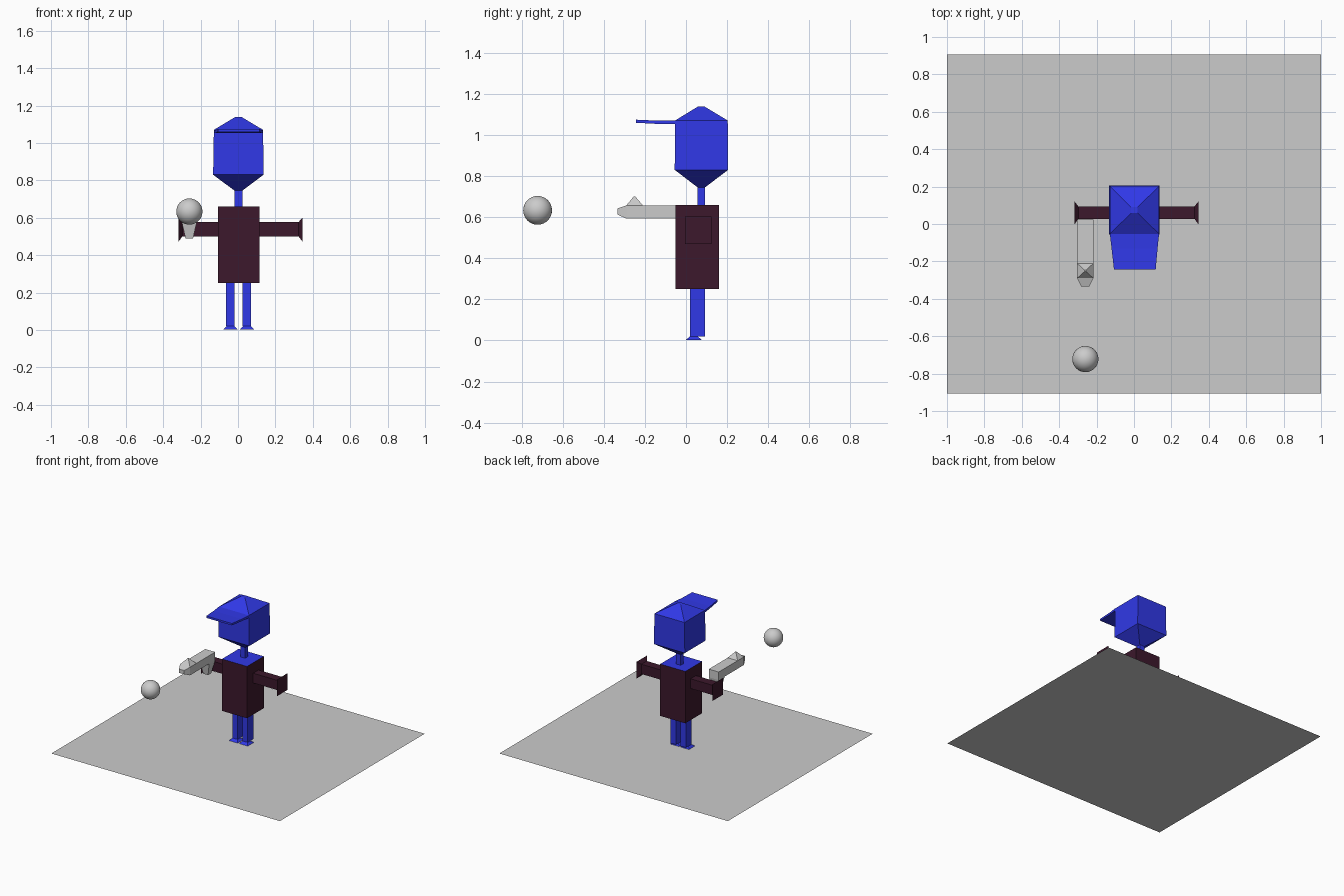
import bpy, bmesh
from mathutils import Vector

if "Cube" in bpy.data.objects:
    bpy.data.objects.remove(bpy.data.objects["Cube"])


def material(name, rgb):
    m = bpy.data.materials.new(name)
    m.diffuse_color = (*rgb, 1)
    m.use_nodes = True
    m.node_tree.nodes["Principled BSDF"].inputs["Base Color"].default_value = m.diffuse_color
    return m


blue = material("blue", (0.03, 0.04, 0.8))
maroon = material("maroon", (0.045, 0.009, 0.025))


def loft(name, axis, sections, mat=None):
    """Skin rectangles (position, u0, u1, v0, v1) along an axis; u, v are the other axes in xyz order."""
    bm = bmesh.new()
    rings = []
    others = [i for i in range(3) if i != axis]
    for pos, u0, u1, v0, v1 in sections:
        ring = []
        for u, v in ((u0, v0), (u1, v0), (u1, v1), (u0, v1)):
            co = Vector((0, 0, 0))
            co[axis], co[others[0]], co[others[1]] = pos, u, v
            ring.append(bm.verts.new(co))
        rings.append(ring)
    for a, b in zip(rings, rings[1:]):
        for i in range(4):
            j = (i + 1) % 4
            bm.faces.new((a[i], a[j], b[j], b[i]))
    bm.faces.new(rings[0])
    bm.faces.new(rings[-1])
    bmesh.ops.recalc_face_normals(bm, faces=bm.faces)
    me = bpy.data.meshes.new(name)
    bm.to_mesh(me)
    bm.free()
    ob = bpy.data.objects.new(name, me)
    bpy.context.collection.objects.link(ob)
    if mat:
        me.materials.append(mat)
    return ob


# Base sheet
bpy.ops.mesh.primitive_plane_add(size=2)
base = bpy.context.object
base.name = "base_sheet"
base.scale.y = 0.905

# Torso, with blue top and bottom faces
torso = loft("torso", 2, [(0.25, -0.106, 0.114, -0.05, 0.16),
                          (0.66, -0.106, 0.114, -0.05, 0.16)], maroon)
torso.data.materials.append(blue)
for f in torso.data.polygons:
    if abs(f.normal.z) > 0.9:
        f.material_index = 1

# Neck, head and cap crown in one column
loft("neck_and_head", 2, [(0.66, -0.019, 0.023, 0.056, 0.093),
                          (0.745, -0.019, 0.023, 0.056, 0.093),
                          (0.83, -0.133, 0.137, -0.055, 0.205),
                          (1.07, -0.129, 0.134, -0.053, 0.203),
                          (1.138, -0.016, 0.02, 0.058, 0.09)], blue)

# Cap brim
loft("cap_brim", 1, [(-0.053, -0.129, 0.134, 1.052, 1.07),
                     (-0.13, -0.12, 0.126, 1.053, 1.069),
                     (-0.243, -0.107, 0.116, 1.059, 1.074)], blue)

# Legs and flared feet
for side, cx in (("left", -0.041), ("right", 0.047)):
    loft(side + "_leg", 2, [(0.02, cx - 0.023, cx + 0.023, 0.02, 0.092),
                            (0.25, cx - 0.023, cx + 0.023, 0.02, 0.092)], blue)
    loft(side + "_foot", 2, [(0.003, cx - 0.038, cx + 0.038, 0.0, 0.075),
                             (0.021, cx - 0.02, cx + 0.02, 0.021, 0.056)], blue)

# Arms ending in flared cuffs
for side, start, wrist, end in (("left", -0.106, -0.298, -0.319),
                                ("right", 0.114, 0.324, 0.346)):
    loft(side + "_arm", 0, [(start, 0.027, 0.094, 0.5, 0.577),
                            (wrist, 0.027, 0.094, 0.5, 0.577),
                            (end, -0.004, 0.123, 0.47, 0.602)], maroon)

# Hand-held launcher: barrel, sight and grip
loft("launcher_barrel", 1, [(0.025, -0.304, -0.217, 0.593, 0.657),
                            (-0.29, -0.304, -0.217, 0.593, 0.657),
                            (-0.333, -0.283, -0.238, 0.612, 0.642)])
loft("launcher_sight", 2, [(0.657, -0.304, -0.217, -0.29, -0.21),
                           (0.701, -0.264, -0.257, -0.254, -0.247)])
loft("launcher_grip", 2, [(0.49, -0.281, -0.24, -0.032, 0.008),
                          (0.593, -0.304, -0.217, -0.05, 0.025)])

# Flying ball
bpy.ops.mesh.primitive_uv_sphere_add(segments=32, ring_count=16, radius=0.07,
                                     location=(-0.26, -0.722, 0.633))
bpy.context.object.name = "ball"
bpy.ops.object.shade_smooth_by_angle()
